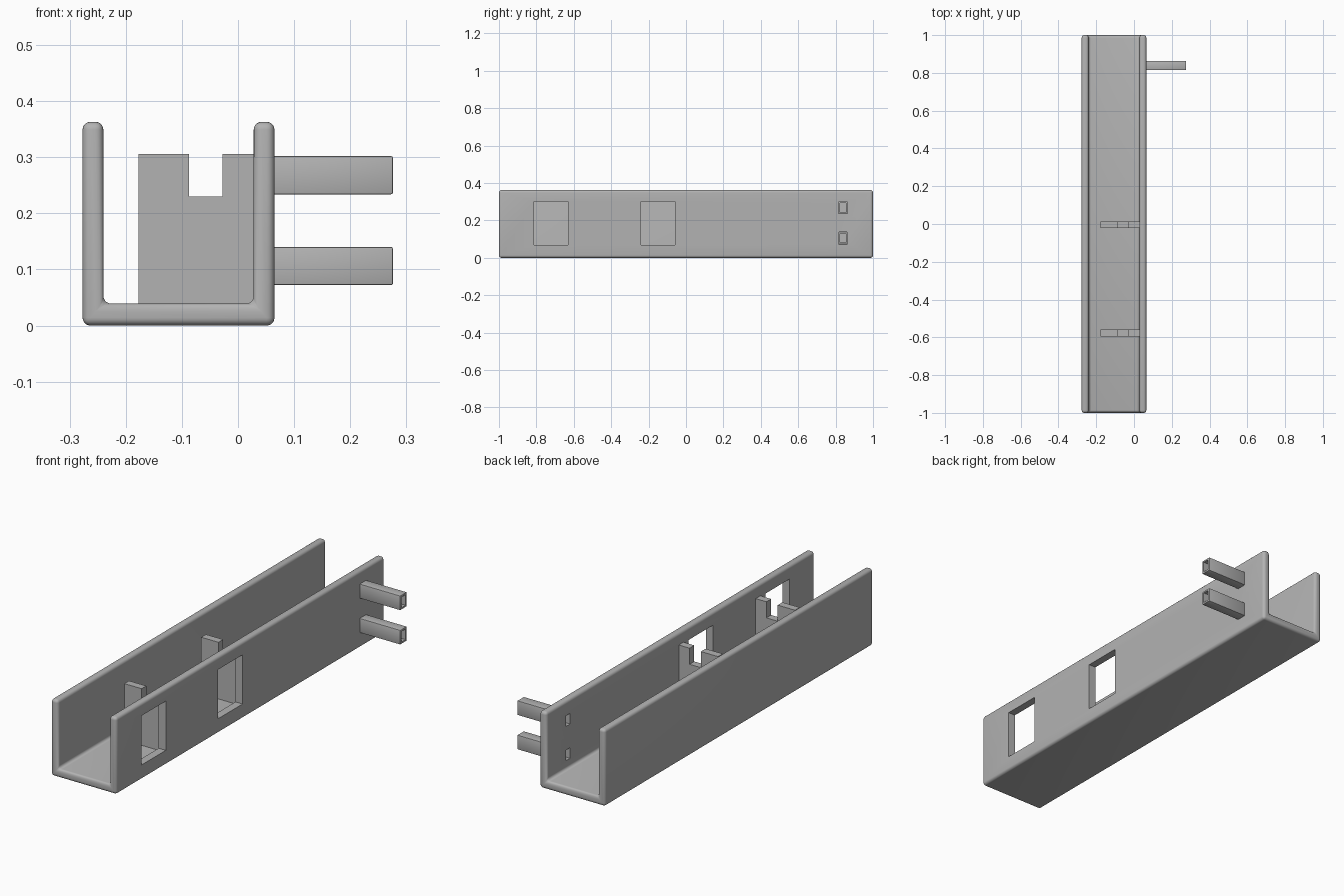
import bpy
import bmesh
import math

cube = bpy.data.objects.get("Cube")
if cube:
    bpy.data.objects.remove(cube, do_unlink=True)

# One plain grey for every part
GREY = (0.45, 0.45, 0.45, 1.0)
grey = bpy.data.materials.new("plain grey")
grey.use_nodes = True
grey.diffuse_color = GREY
grey.node_tree.nodes["Principled BSDF"].inputs["Base Color"].default_value = GREY

# Main dimensions
X0, X1, TOP, WALL, FLOOR = -0.277, 0.065, 0.363, 0.037, 0.039


def add_object(name, bm):
    bmesh.ops.recalc_face_normals(bm, faces=bm.faces[:])
    mesh = bpy.data.meshes.new(name)
    bm.to_mesh(mesh)
    bm.free()
    obj = bpy.data.objects.new(name, mesh)
    bpy.context.collection.objects.link(obj)
    mesh.materials.append(grey)
    return obj


def extrude_xz(name, profile, y0, y1):
    """Solid from an x-z outline, running from y0 to y1."""
    bm = bmesh.new()
    face = bm.faces.new([bm.verts.new((x, y0, z)) for x, z in profile])
    result = bmesh.ops.extrude_face_region(bm, geom=[face])
    verts = [v for v in result["geom"] if isinstance(v, bmesh.types.BMVert)]
    bmesh.ops.translate(bm, verts=verts, vec=(0, y1 - y0, 0))
    return add_object(name, bm)


def box(name, x, y, z):
    outline = [(x[0], z[0]), (x[1], z[0]), (x[1], z[1]), (x[0], z[1])]
    return extrude_xz(name, outline, *y)


def apply_modifier(obj, mod):
    bpy.ops.object.select_all(action="DESELECT")
    bpy.context.view_layer.objects.active = obj
    obj.select_set(True)
    bpy.ops.object.modifier_apply(modifier=mod.name)


def round_edges(obj, width, segments):
    mod = obj.modifiers.new("rounding", "BEVEL")
    mod.width, mod.segments = width, segments
    mod.limit_method, mod.angle_limit = "ANGLE", math.radians(40)
    apply_modifier(obj, mod)
    bpy.ops.object.shade_smooth_by_angle(angle=math.radians(35))


def cut(obj, cutter):
    cutter.hide_render = True
    mod = obj.modifiers.new("opening", "BOOLEAN")
    mod.operation, mod.solver, mod.object = "DIFFERENCE", "EXACT", cutter
    apply_modifier(obj, mod)
    bpy.data.objects.remove(cutter, do_unlink=True)


# U-shaped channel with rounded rims
channel = extrude_xz("channel", [
    (X0, 0), (X1, 0), (X1, TOP), (X1 - WALL, TOP), (X1 - WALL, FLOOR),
    (X0 + WALL, FLOOR), (X0 + WALL, TOP), (X0, TOP)], -1, 1)
round_edges(channel, 0.014, 5)

# Rectangular windows through the left wall
for y in (-0.722, -0.15):
    cut(channel, box("window_cutter", (0, 0.1), (y - 0.091, y + 0.091), (0.07, 0.302)))

# Hollow pegs, open through the wall
PEG_Y, RIM = (0.815, 0.864), 0.009
for label, z0, z1 in (("lower", 0.072, 0.14), ("upper", 0.234, 0.302)):
    bore_y = (PEG_Y[0] + RIM, PEG_Y[1] - RIM)
    bore_z = (z0 + RIM, z1 - RIM)
    cut(channel, box("bore_cutter", (0, 0.1), bore_y, bore_z))
    peg = box(label + "_hollow_peg", (X1 - 0.003, 0.276), PEG_Y, (z0, z1))
    round_edges(peg, 0.003, 2)
    cut(peg, box("bore_cutter", (0, 0.4), bore_y, bore_z))

# Notched ribs inside the channel
RIB = [(-0.177, FLOOR - 0.01), (X1 - 0.02, FLOOR - 0.01), (X1 - 0.02, 0.306),
       (-0.028, 0.306), (-0.028, 0.23), (-0.087, 0.23), (-0.087, 0.306), (-0.177, 0.306)]
for label, y in (("front", -0.577), ("middle", -0.004)):
    extrude_xz(label + "_notched_rib", RIB, y - 0.0175, y + 0.0175)
